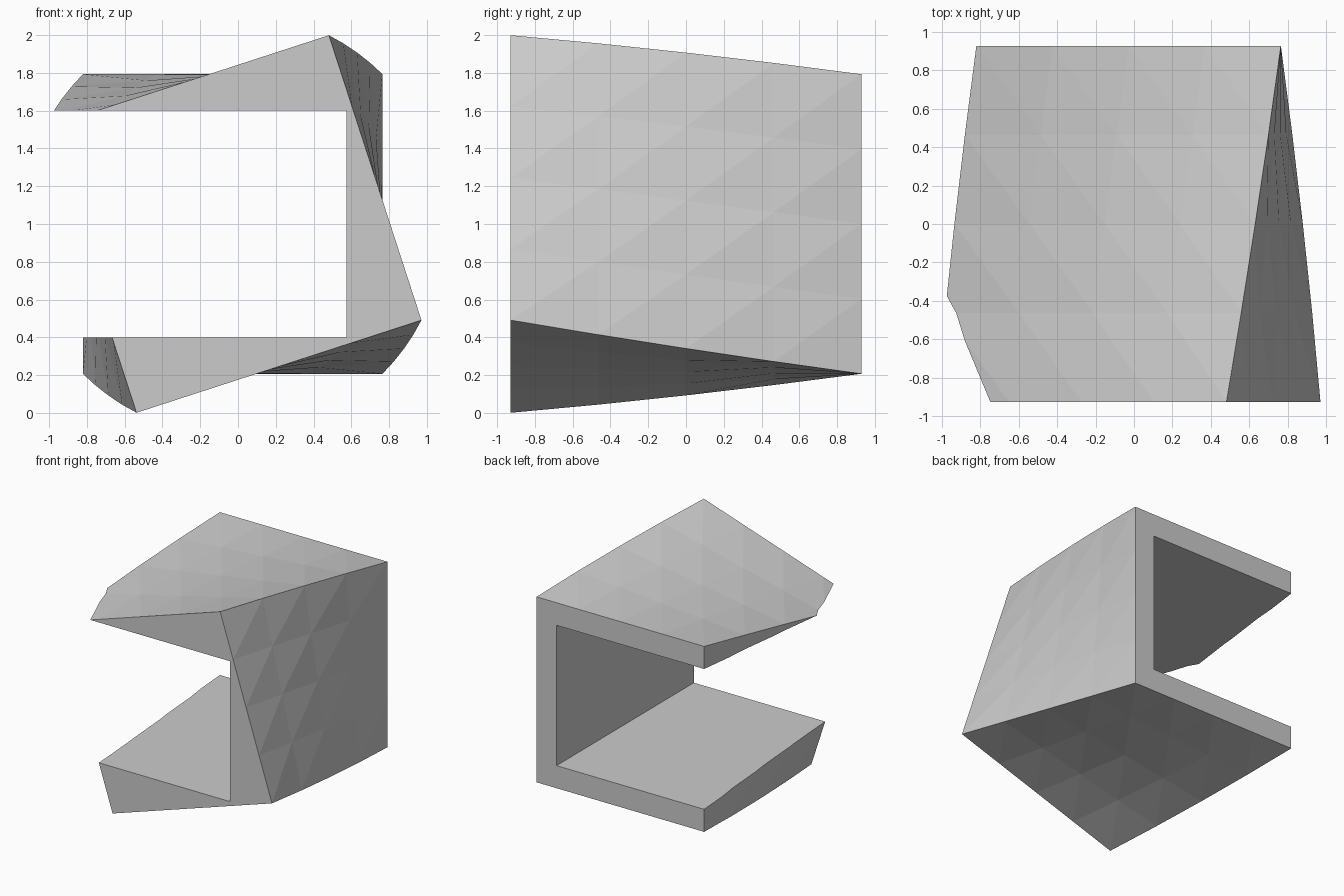
import bpy, bmesh
from math import radians
from mathutils import Matrix, Vector

if "Cube" in bpy.data.objects:
    bpy.data.objects.remove(bpy.data.objects["Cube"])

SIDE, DEPTH, TWIST = 1.586, 1.856, radians(18)
CENTER = Vector((-0.028, 0, 1.0))


def box(name, size, location, cuts=0, deform=None):
    bm = bmesh.new()
    bmesh.ops.create_cube(bm, size=1)
    if cuts:
        bmesh.ops.subdivide_edges(bm, edges=bm.edges[:], cuts=cuts, use_grid_fill=True)
    for v in bm.verts:
        v.co = Vector(a * b for a, b in zip(v.co, size))
        if deform:
            v.co = deform(v.co)
        v.co += location
    bmesh.ops.triangulate(bm, faces=bm.faces[:], quad_method='SHORT_EDGE')
    mesh = bpy.data.meshes.new(name)
    bm.to_mesh(mesh)
    bm.free()
    obj = bpy.data.objects.new(name, mesh)
    bpy.context.collection.objects.link(obj)
    return obj


def twist(co):
    # full turn at the front, none at the back
    return Matrix.Rotation(-TWIST * (0.5 - co.y / DEPTH), 3, 'Y') @ co


# Twisted outer block, four segments per side
shell = box("twisted_shell", (SIDE, DEPTH, SIDE), CENTER, 3, twist)

# Straight channel, open to the front, back and left
cutter = box("channel_cutter", (2.575, 3, 1.2), Vector((0.575 - 2.575 / 2, 0, 1.0)))
cutter.hide_render = True
cutter.hide_set(True)

mod = shell.modifiers.new("channel", 'BOOLEAN')
mod.operation = 'DIFFERENCE'
mod.solver = 'EXACT'
mod.object = cutter

# Apply the cut and drop the helper
bpy.context.view_layer.objects.active = shell
bpy.ops.object.modifier_apply(modifier=mod.name)
bpy.data.objects.remove(cutter)
